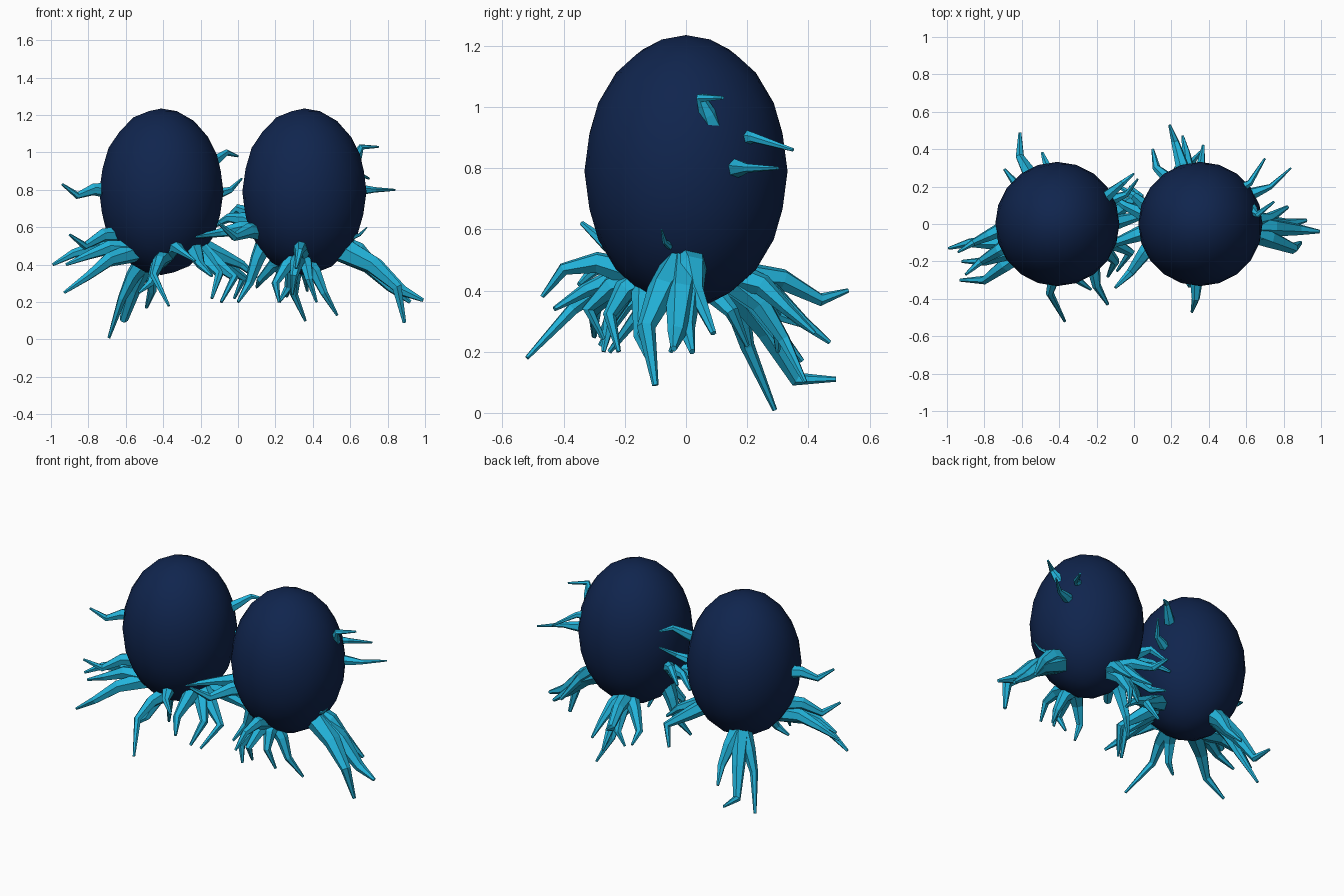
import bpy
import bmesh
import math
from mathutils import Vector

if "Cube" in bpy.data.objects:
    bpy.data.objects.remove(bpy.data.objects["Cube"], do_unlink=True)


def make_material(name, colour):
    material = bpy.data.materials.new(name)
    material.use_nodes = True
    material.diffuse_color = colour
    material.node_tree.nodes["Principled BSDF"].inputs["Base Color"].default_value = colour
    return material


navy = make_material("deep navy", (.005, .018, .075, 1))
cyan = make_material("bright cyan", (.016, .45, .7, 1))
SIDES = 6


def add_tube(bm, points, thickness):
    """Tapered low-poly tube whose rings are mitred at each bend."""
    last = len(points) - 1
    steps = [(end - start).normalized() for start, end in zip(points, points[1:])]
    tangent = steps[0]
    side = tangent.orthogonal().normalized()
    rings = []
    for i, point in enumerate(points):
        before, after = steps[max(i - 1, 0)], steps[min(i, last - 1)]
        bisector = (before + after).normalized()
        side = tangent.rotation_difference(bisector) @ side
        tangent = bisector
        other = tangent.cross(side)
        radius = thickness * (1 - .85 * i / last)
        ring = []
        for k in range(SIDES):
            angle = math.tau * k / SIDES
            offset = side * math.cos(angle) + other * math.sin(angle)
            ring.append(bm.verts.new(point + offset * radius))
        rings.append(ring)
    for lower, upper in zip(rings, rings[1:]):
        for k in range(SIDES):
            following = (k + 1) % SIDES
            bm.faces.new((lower[k], lower[following], upper[following], upper[k]))
    bm.faces.new(rings[0][::-1])
    bm.faces.new(rings[-1])


def tendril(knee, tip):
    return Vector(knee), Vector(tip)


def grow(name, root, thickness, lift, *tendrils):
    """Cluster of tendrils from one root, each with a raised shoulder, a knee and a tip."""
    bm = bmesh.new()
    root = Vector(root)
    for knee, tip in tendrils:
        start = root.lerp(knee, .1)
        shoulder = root.lerp(knee, .6) + Vector((0, 0, lift))
        add_tube(bm, [start, shoulder, knee, tip], thickness)
    bmesh.ops.recalc_face_normals(bm, faces=bm.faces)
    mesh = bpy.data.meshes.new(name)
    bm.to_mesh(mesh)
    bm.free()
    mesh.materials.append(cyan)
    bpy.context.collection.objects.link(bpy.data.objects.new(name, mesh))


# Two egg-shaped bodies
for name, x in (("right_body", -.41), ("left_body", .355)):
    bpy.ops.mesh.primitive_ico_sphere_add(subdivisions=3, radius=1, location=(x, 0, .79))
    body = bpy.context.object
    body.name = name
    body.scale = (.332, .332, .445)
    bpy.ops.object.transform_apply(location=False, rotation=False, scale=True)
    bpy.ops.object.shade_smooth()
    body.data.materials.append(navy)

# Small tendrils high on the flanks
grow("left_top_tendril", (.6, .1, .9), .04, 0,
     tendril(knee=(.66, .05, 1.03), tip=(.75, .12, 1.03)))
grow("left_back_tendril", (.5, .15, .9), .04, 0,
     tendril(knee=(.62, .22, .9), tip=(.7, .35, .86)))
grow("left_middle_tendril", (.6, .15, .8), .035, 0,
     tendril(knee=(.73, .2, .8), tip=(.84, .3, .8)))
grow("left_stub_tendril", (.5, 0, .5), .02, 0,
     tendril(knee=(.65, -.07, .56), tip=(.69, -.08, .6)))
grow("right_middle_tendril", (-.65, 0, .8), .045, .02,
     tendril(knee=(-.86, -.1, .77), tip=(-.94, -.15, .83)))
grow("inner_top_tendril", (-.2, .1, .9), .04, 0,
     tendril(knee=(-.06, .22, 1), tip=(0, .27, .98)))
grow("inner_middle_tendril", (-.2, .1, .75), .04, 0,
     tendril(knee=(-.04, .16, .8), tip=(.02, .24, .86)))

# Outer clusters on the flanks
grow("left_outer_roots", (.53, 0, .5), .07, .03,
     tendril(knee=(.85, -.13, .28), tip=(.89, -.1, .09)),
     tendril(knee=(.88, -.03, .26), tip=(.99, -.04, .21)),
     tendril(knee=(.72, .03, .4), tip=(.82, .09, .26)),
     tendril(knee=(.82, 0, .28), tip=(.92, .02, .2)))
grow("right_outer_roots", (-.53, -.1, .48), .055, .03,
     tendril(knee=(-.88, -.1, .46), tip=(-.99, -.13, .4)),
     tendril(knee=(-.8, -.3, .34), tip=(-.93, -.3, .25)),
     tendril(knee=(-.8, -.2, .45), tip=(-.92, -.2, .4)))
grow("right_outer_high_root", (-.58, -.05, .57), .05, .03,
     tendril(knee=(-.82, -.2, .5), tip=(-.9, -.27, .56)))

# Front clusters
grow("left_front_roots", (.34, -.13, .45), .05, .03,
     tendril(knee=(.33, -.4, .47), tip=(.31, -.47, .38)),
     tendril(knee=(.46, -.15, .25), tip=(.53, -.1, .13)),
     tendril(knee=(.2, -.25, .3), tip=(.22, -.27, .2)),
     tendril(knee=(.38, -.25, .32), tip=(.42, -.22, .2)),
     tendril(knee=(.3, -.32, .34), tip=(.29, -.27, .24)))
grow("right_front_roots", (-.38, -.12, .46), .05, .03,
     tendril(knee=(-.45, -.37, .34), tip=(-.37, -.52, .18)),
     tendril(knee=(-.3, -.3, .47), tip=(-.23, -.35, .42)),
     tendril(knee=(-.47, -.25, .3), tip=(-.53, -.28, .25)))

# Back clusters
grow("left_back_roots", (.31, .13, .46), .05, .03,
     tendril(knee=(.22, .44, .37), tip=(.19, .53, .4)),
     tendril(knee=(.3, .32, .24), tip=(.36, .39, .1)),
     tendril(knee=(.12, .3, .32), tip=(.1, .4, .28)),
     tendril(knee=(.36, .33, .34), tip=(.37, .42, .26)),
     tendril(knee=(.27, .3, .28), tip=(.22, .3, .2)),
     tendril(knee=(.28, .38, .3), tip=(.26, .47, .23)))
grow("right_back_roots", (-.48, .13, .46), .055, .02,
     tendril(knee=(-.62, .2, .22), tip=(-.69, .29, .01)),
     tendril(knee=(-.61, .36, .11), tip=(-.61, .49, .11)),
     tendril(knee=(-.46, .3, .26), tip=(-.49, .38, .17)))

# Tangled roots between the bodies
grow("inner_roots_of_right_body", (-.25, -.03, .52), .055, 0,
     tendril(knee=(-.02, -.15, .33), tip=(-.09, -.25, .2)),
     tendril(knee=(-.1, -.2, .35), tip=(-.14, -.28, .22)),
     tendril(knee=(.03, .15, .33), tip=(-.02, .2, .22)),
     tendril(knee=(.02, .04, .4), tip=(.1, .05, .33)),
     tendril(knee=(-.2, -.33, .4), tip=(-.14, -.43, .34)))
grow("inner_roots_of_left_body", (.17, 0, .58), .055, .02,
     tendril(knee=(-.1, -.1, .57), tip=(-.23, -.2, .55)),
     tendril(knee=(-.02, -.26, .55), tip=(-.1, -.34, .62)),
     tendril(knee=(.06, 0, .3), tip=(0, -.05, .2)),
     tendril(knee=(-.05, .1, .65), tip=(-.14, .16, .6)),
     tendril(knee=(0, .15, .7), tip=(-.08, .2, .63)))
